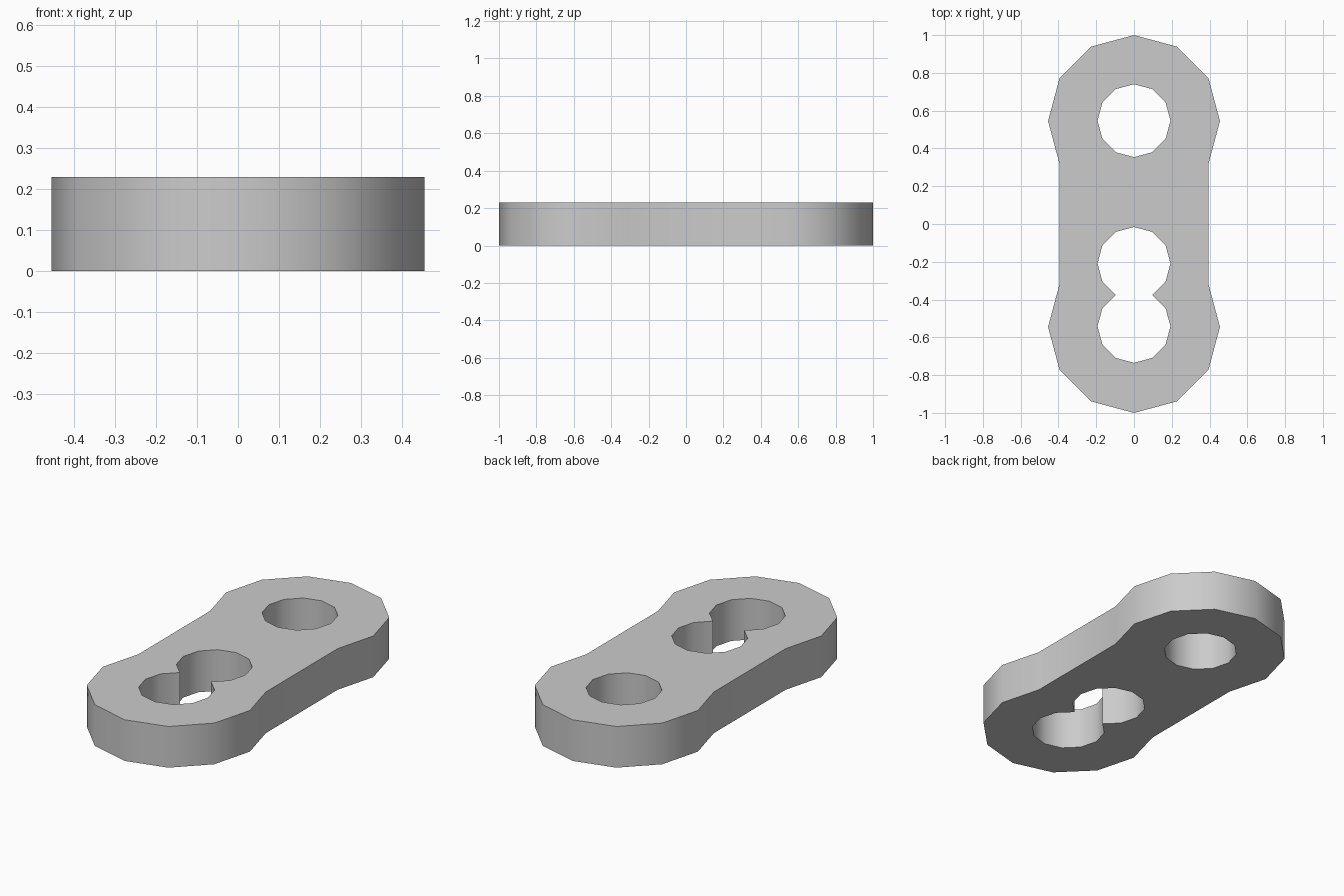
import bpy, bmesh, math

cube = bpy.data.objects.get("Cube")
if cube:
    bpy.data.objects.remove(cube, do_unlink=True)

THICKNESS = 0.23
END_Y, END_R = 0.545, 0.455
HOLE_R = 0.193


def arc(y, radius, first, last):
    """Points of a twelve-sided circle on the centre line, between two corners."""
    step = math.tau / 12
    return [(radius * math.cos(i * step), y + radius * math.sin(i * step))
            for i in range(first, last + 1)]


# Outer profile: two rounded ends joined by straight sides
outline = arc(END_Y, END_R, -1, 7) + arc(-END_Y, END_R, 5, 13)
# Single round hole, and a double hole whose circles meet at a narrow neck
round_hole = arc(END_Y + 0.002, HOLE_R, 0, 11)
double_hole = arc(-0.209, HOLE_R, -2, 8) + arc(-0.542, HOLE_R, 4, 14)

bm = bmesh.new()
for loop in (outline, round_hole, double_hole):
    verts = [bm.verts.new((x, y, 0)) for x, y in loop]
    for a, b in zip(verts, verts[1:] + verts[:1]):
        bm.edges.new((a, b))
bmesh.ops.remove_doubles(bm, verts=bm.verts[:], dist=0.004)

# Fill the profile around the holes and raise it to full thickness
bmesh.ops.triangle_fill(bm, edges=bm.edges[:], use_beauty=True)
raised = bmesh.ops.extrude_face_region(bm, geom=bm.faces[:], use_keep_orig=True)
top = [v for v in raised["geom"] if isinstance(v, bmesh.types.BMVert)]
bmesh.ops.translate(bm, verts=top, vec=(0, 0, THICKNESS))
bmesh.ops.recalc_face_normals(bm, faces=bm.faces[:])

mesh = bpy.data.meshes.new("link_plate")
bm.to_mesh(mesh)
bm.free()
plate = bpy.data.objects.new("link_plate", mesh)
bpy.context.collection.objects.link(plate)

# Plain grey finish
grey = bpy.data.materials.new("light_grey")
grey.use_nodes = True
colour = (0.6, 0.6, 0.6, 1)
grey.diffuse_color = colour
grey.node_tree.nodes["Principled BSDF"].inputs["Base Color"].default_value = colour
mesh.materials.append(grey)

# Smooth walls, crisp rims and neck
bpy.ops.object.select_all(action='DESELECT')
plate.select_set(True)
bpy.context.view_layer.objects.active = plate
bpy.ops.object.shade_smooth_by_angle(angle=math.radians(40))
